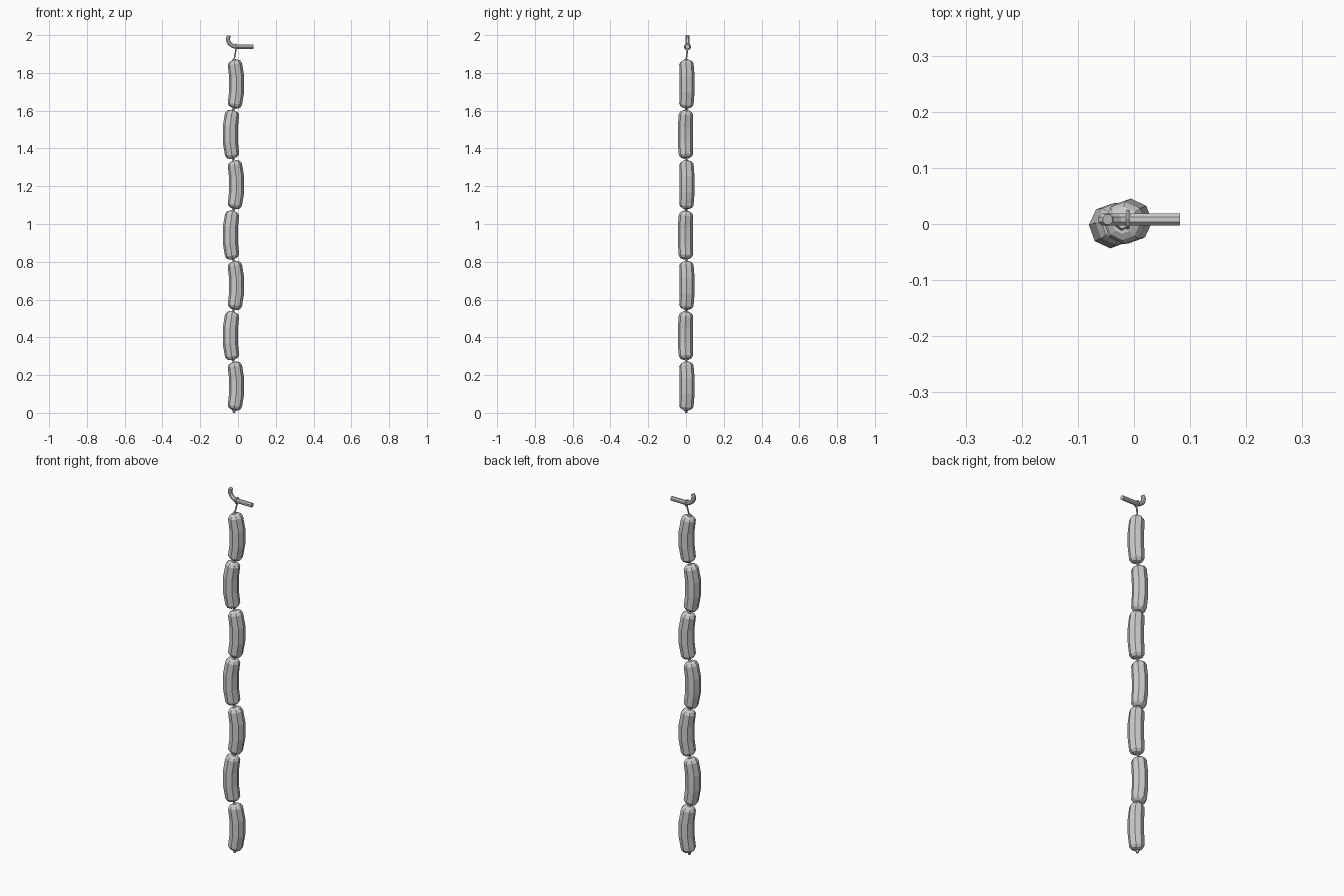
import bpy, bmesh, math
from mathutils import Vector

if "Cube" in bpy.data.objects:
    bpy.data.objects.remove(bpy.data.objects["Cube"])

def tube(name, pts, radii, sides, normal, phase=0.0):
    """Capped flat-sided tube along a planar path; normal is the plane's normal."""
    pts = [Vector(p) for p in pts]
    n = Vector(normal).normalized()
    bm = bmesh.new()
    rings = []
    for i, p in enumerate(pts):
        t = (pts[min(i + 1, len(pts) - 1)] - pts[max(i - 1, 0)]).normalized()
        u = n.cross(t).normalized()
        w = t.cross(u)
        rings.append([bm.verts.new(p + radii[i] * (math.cos(a) * u + math.sin(a) * w))
                      for a in (phase + k * math.tau / sides for k in range(sides))])
    for a, b in zip(rings, rings[1:]):
        for k in range(sides):
            j = (k + 1) % sides
            bm.faces.new((a[k], a[j], b[j], b[k]))
    bm.faces.new(rings[0])
    bm.faces.new(rings[-1])
    bmesh.ops.recalc_face_normals(bm, faces=bm.faces)
    me = bpy.data.meshes.new(name)
    bm.to_mesh(me)
    bm.free()
    ob = bpy.data.objects.new(name, me)
    bpy.context.collection.objects.link(ob)
    return ob

# Sausages: bent alternately to either side
COUNT, PITCH, TOP = 7, 0.2665, 1.741
BEND = Vector((math.cos(math.radians(20)), math.sin(math.radians(20)), 0))
SIDE = Vector((-BEND.y, BEND.x, 0))
R = 0.51
profile = [(-0.127, 0.018), (-0.121, 0.030), (-0.108, 0.038), (-0.04, 0.040),
           (0.04, 0.040), (0.108, 0.038), (0.121, 0.030), (0.127, 0.018)]
ends = []
for i in range(COUNT):
    s = 1 if i % 2 == 0 else -1
    mid = Vector((-0.006, 0.006, 0)) if s > 0 else Vector((-0.042, -0.004, 0))
    mid.z = TOP - i * PITCH
    pts = [mid + Vector((0, 0, R * math.sin(l / R))) - s * BEND * R * (1 - math.cos(l / R))
           for l, r in profile]
    tube(f"sausage_{i + 1}", pts, [r for l, r in profile], 8, SIDE, math.pi / 8)
    ends.append((pts[0], pts[-1]))

# Twisted casing links between sausages
for i in range(COUNT - 1):
    a, b = ends[i][0], ends[i + 1][1]
    up = Vector((0, 0, 0.006))
    tube(f"casing_link_{i + 1}", [a + up, a, (a + b) / 2, b, b - up],
         [0.013, 0.010, 0.006, 0.010, 0.013], 6, SIDE)

# Casing tips at both ends of the chain
t, b = ends[0][1], ends[-1][0]
tube("top_tip", [t - Vector((0, 0, 0.006)), t + Vector((0, 0, 0.008))], [0.014, 0.009], 6, SIDE)
tube("bottom_tip", [b + Vector((0, 0, 0.006)), (b.x, b.y, 0)], [0.013, 0.006], 6, SIDE)

# Hook with a straight shank and an upturned end
HY = 0.008
hook = [(0.082, 1.938), (-0.008, 1.938), (-0.028, 1.943), (-0.044, 1.955),
        (-0.052, 1.970), (-0.053, 1.984), (-0.047, 1.997)]
tube("hook", [(x, HY, z) for x, z in hook], [0.012] * 6 + [0.010], 8, (0, 1, 0), math.pi / 8)

# String and its loop round the hook
tube("string", [t, (-0.011, HY, 1.922)], [0.004, 0.004], 6, SIDE)
bpy.ops.mesh.primitive_torus_add(major_segments=10, minor_segments=6, major_radius=0.015,
                                 minor_radius=0.004, location=(-0.011, HY, 1.938),
                                 rotation=(0, math.pi / 2, 0))
bpy.context.object.name = "string_loop"
